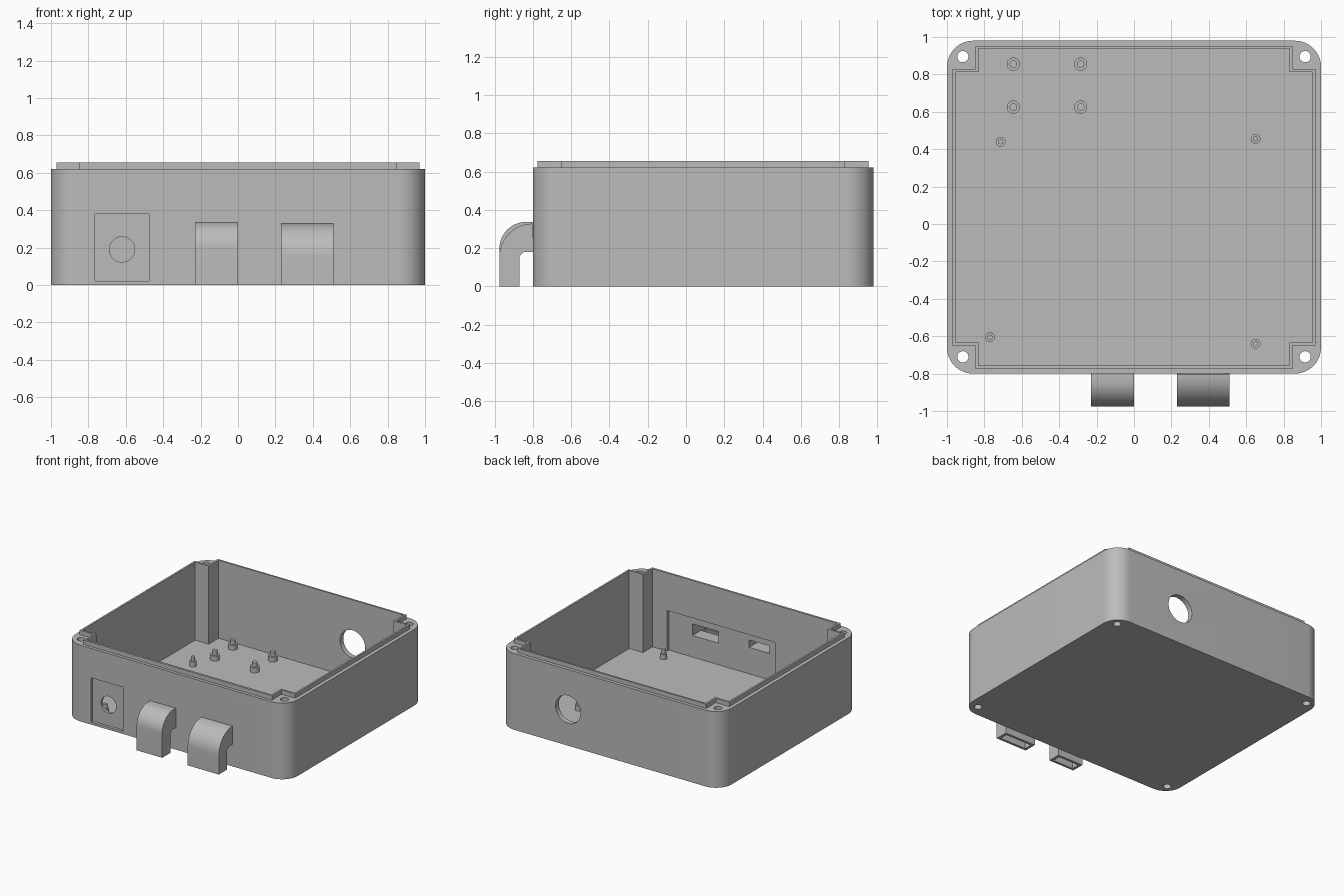
import bpy, bmesh, math
from mathutils import Matrix, Vector

old = bpy.data.objects.get("Cube")
if old:
    bpy.data.objects.remove(old, do_unlink=True)

grey = bpy.data.materials.new("plain_grey")
grey.use_nodes = True
grey.diffuse_color = (0.5, 0.5, 0.5, 1)
grey.node_tree.nodes["Principled BSDF"].inputs["Base Color"].default_value = (0.5, 0.5, 0.5, 1)


def prism(name, outline, low, high, axis="z"):
    """Extrude an outline: (x, y) along z, or (y, z) along x."""
    place = (lambda a, b, t: (a, b, t)) if axis == "z" else (lambda a, b, t: (t, a, b))
    bm = bmesh.new()
    face = bm.faces.new([bm.verts.new(place(a, b, low)) for a, b in outline])
    top = bmesh.ops.extrude_face_region(bm, geom=[face])["geom"]
    shift = Vector(place(0, 0, high - low))
    bmesh.ops.translate(bm, vec=shift, verts=[v for v in top if isinstance(v, bmesh.types.BMVert)])
    return finish(name, bm)


def finish(name, bm):
    bmesh.ops.recalc_face_normals(bm, faces=bm.faces)
    mesh = bpy.data.meshes.new(name)
    bm.to_mesh(mesh)
    bm.free()
    mesh.materials.append(grey)
    obj = bpy.data.objects.new(name, mesh)
    bpy.context.collection.objects.link(obj)
    return obj


def box(name, x, y, z):
    return prism(name, [(x[0], y[0]), (x[1], y[0]), (x[1], y[1]), (x[0], y[1])], *z)


def rod(name, centre, radius, depth, along_y=False):
    bm = bmesh.new()
    turn = Matrix.Rotation(math.pi / 2, 4, "X") if along_y else Matrix()
    bmesh.ops.create_cone(bm, cap_ends=True, segments=40, radius1=radius, radius2=radius,
                          depth=depth, matrix=Matrix.Translation(centre) @ turn)
    return finish(name, bm)


def combine(target, tool, operation="DIFFERENCE"):
    """Apply a boolean and discard the tool."""
    tool.hide_render = True
    mod = target.modifiers.new("cut", "BOOLEAN")
    mod.operation, mod.solver, mod.object = operation, "EXACT", tool
    bpy.context.view_layer.objects.active = target
    bpy.ops.object.modifier_apply(modifier=mod.name)
    bpy.data.objects.remove(tool, do_unlink=True)


def smooth(obj):
    bpy.ops.object.select_all(action="DESELECT")
    obj.select_set(True)
    bpy.context.view_layer.objects.active = obj
    bpy.ops.object.shade_smooth_by_angle(angle=math.radians(30))


def arc(cx, cy, rx, ry, start, end, steps=14):
    angles = [math.radians(start + (end - start) * i / steps) for i in range(steps + 1)]
    return [(cx + rx * math.cos(a), cy + ry * math.sin(a)) for a in angles]


def notched(x, y0, y1, nx, ny0, ny1):
    """Rectangle with a square bite out of every corner."""
    return [(-nx, y0), (nx, y0), (nx, ny0), (x, ny0), (x, ny1), (nx, ny1),
            (nx, y1), (-nx, y1), (-nx, ny1), (-x, ny1), (-x, ny0), (-nx, ny0)]


FRONT, BACK, RIM, TOP, FLOOR = -0.8, 0.98, 0.62, 0.655, 0.02

# Rounded tray with raised lip and hollow inside
r = 0.14
outline = (arc(1 - r, BACK - r, r, r, 0, 90) + arc(r - 1, BACK - r, r, r, 90, 180)
           + arc(r - 1, FRONT + r, r, r, 180, 270) + arc(1 - r, FRONT + r, r, r, 270, 360))
tray = prism("enclosure_tray", outline, 0, RIM)
combine(tray, prism("lip", notched(0.97, -0.775, 0.953, 0.848, -0.65, 0.828), 0.5, TOP), "UNION")
combine(tray, prism("cavity", notched(0.955, -0.757, 0.938, 0.832, -0.634, 0.812), FLOOR, 1))

# Corner screw holes
for x in (-0.915, 0.915):
    for y in (-0.71, 0.895):
        combine(tray, rod("screw_hole", (x, y, 0.4), 0.03, 1))

# Round cable opening in the back
combine(tray, rod("back_hole", (0.375, 0.96, 0.295), 0.113, 0.2, True))

# Square front pocket with a round hole, and the inner board pocket
combine(tray, box("front_pocket", (-0.765, -0.475), (-0.9, -0.778), (FLOOR, 0.38)))
combine(tray, rod("front_hole", (-0.62, -0.78, 0.19), 0.068, 0.2, True))
combine(tray, box("board_pocket", (-0.27, 0.70), (-0.779, -0.7), (FLOOR, 0.35)))


# Downturned hollow hoods over the two front slots
def hood(name, x0, x1, top, radius, slot_low, slot_high):
    front, inner = -0.975, -0.87
    combine(tray, box("slot", (x0 + 0.022, x1 - 0.022), (-0.9, -0.7), (slot_low, slot_high)))
    shell = [(front, 0)] + arc(front + radius, top - radius, radius, radius, 180, 90)
    if front + radius < FRONT - 0.001:
        shell.append((FRONT, top))
    shell += [(FRONT, 0.18)] + arc(inner + 0.035, 0.145, 0.035, 0.035, 90, 180, 6) + [(inner, 0)]
    body = prism(name, shell, x0, x1, "x")
    rc = min(radius, slot_high - 0.1)
    channel = ([(front + 0.02, -0.1)]
               + arc(front + 0.02 + rc * 0.8, slot_high - rc, rc * 0.8, rc, 180, 90)
               + [(-0.7, slot_high), (-0.7, slot_low), (inner - 0.02, slot_low), (inner - 0.02, -0.1)])
    combine(body, prism("channel", channel, x0 + 0.022, x1 - 0.022, "x"))
    smooth(body)


hood("small_hood", -0.23, 0.0, 0.337, 0.14, 0.235, 0.295)
hood("large_hood", 0.23, 0.51, 0.328, 0.174, 0.195, 0.29)
smooth(tray)


# Stepped board standoffs on the floor
def standoff(name, x, y, wide, thin):
    post = rod(name, (x, y, 0.03), wide, 0.06)
    combine(post, rod("pin", (x, y, 0.05), thin, 0.09), "UNION")
    smooth(post)


for x in (-0.645, -0.285):
    for y in (0.625, 0.855):
        standoff("large_standoff", x, y, 0.035, 0.02)
for x, y in ((-0.713, 0.44), (0.65, 0.455), (-0.77, -0.605), (0.65, -0.64)):
    standoff("small_standoff", x, y, 0.026, 0.014)
